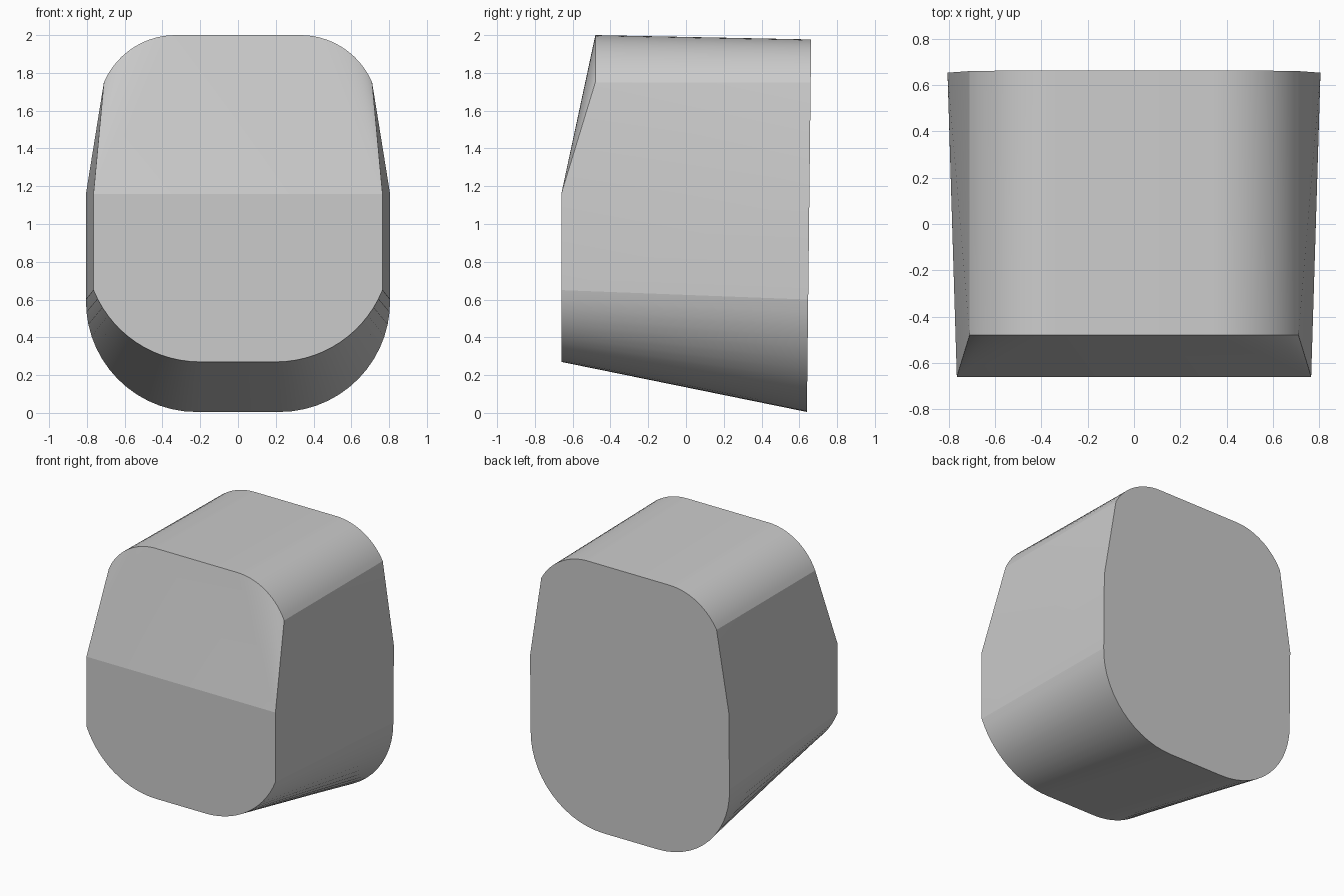
import bpy
import bmesh
from math import sin, cos, radians, atan2

cube = bpy.data.objects.get("Cube")
if cube:
    bpy.data.objects.remove(cube, do_unlink=True)

STEPS = 14


def arc(start, end, top):
    """Circular corner from start (tangent to the flat) to end, as (x, z) points."""
    dx, dz = end[0] - start[0], abs(end[1] - start[1])
    radius = (dx * dx + dz * dz) / (2 * dz)
    sweep = atan2(dx, radius - dz)
    sign = 1 if top else -1
    return [(start[0] + radius * sin(sweep * i / STEPS),
             start[1] - sign * radius * (1 - cos(sweep * i / STEPS)))
            for i in range(STEPS + 1)]


def half_outline(low_flat, low_end, shoulder, high_end, high_flat):
    """Right-hand half of an outline, bottom to top."""
    return (arc(low_flat, low_end, False) + [shoulder]
            + arc(high_flat, high_end, True)[::-1])


front = half_outline((0.20, 0.27), (0.765, 0.65), (0.765, 1.16), (0.71, 1.75), (0.33, 2.0))
back = half_outline((0.22, 0.005), (0.805, 0.60), (0.805, 1.16), (0.71, 1.75), (0.33, 1.977))
SHOULDER = STEPS + 1
LAST = len(front) - 1

bm = bmesh.new()


def rows(outline, depth, side):
    return [bm.verts.new((side * x, depth(i, z), z)) for i, (x, z) in enumerate(outline)]


def front_depth(i, z):
    return -0.66 if i <= SHOULDER else -0.48


def back_depth(i, z):
    return 0.64 + 0.0115 * z


f = {s: rows(front, front_depth, s) for s in (1, -1)}
b = {s: rows(back, back_depth, s) for s in (1, -1)}

for s in (1, -1):
    # Side wall, with the sloped shoulder panel split along its diagonal
    for i in range(LAST):
        if i == SHOULDER:
            bm.faces.new((f[s][i], b[s][i], f[s][i + 1]))
            bm.faces.new((b[s][i], b[s][i + 1], f[s][i + 1]))
        else:
            bm.faces.new((f[s][i], b[s][i], b[s][i + 1], f[s][i + 1]))
    # Front corner fan between the shoulder and the rounded top
    for i in range(SHOULDER + 1, LAST):
        bm.faces.new((f[s][SHOULDER], f[s][i], f[s][i + 1]))

# Front panels, back panel, top and bottom
bm.faces.new(f[1][:SHOULDER + 1] + f[-1][:SHOULDER + 1][::-1])
bm.faces.new((f[1][SHOULDER], f[1][LAST], f[-1][LAST], f[-1][SHOULDER]))
bm.faces.new(b[1] + b[-1][::-1])
for i in (0, LAST):
    bm.faces.new((f[1][i], b[1][i], b[-1][i], f[-1][i]))
bmesh.ops.recalc_face_normals(bm, faces=bm.faces)

mesh = bpy.data.meshes.new("rounded_block")
bm.to_mesh(mesh)
bm.free()
block = bpy.data.objects.new("rounded_block", mesh)
bpy.context.collection.objects.link(block)

# Plain grey finish
grey = bpy.data.materials.new("light_grey")
grey.use_nodes = True
colour = (0.6, 0.6, 0.6, 1)
grey.diffuse_color = colour
grey.node_tree.nodes["Principled BSDF"].inputs["Base Color"].default_value = colour
mesh.materials.append(grey)

bpy.ops.object.select_all(action="DESELECT")
block.select_set(True)
bpy.context.view_layer.objects.active = block
bpy.ops.object.shade_smooth_by_angle(angle=radians(11))
